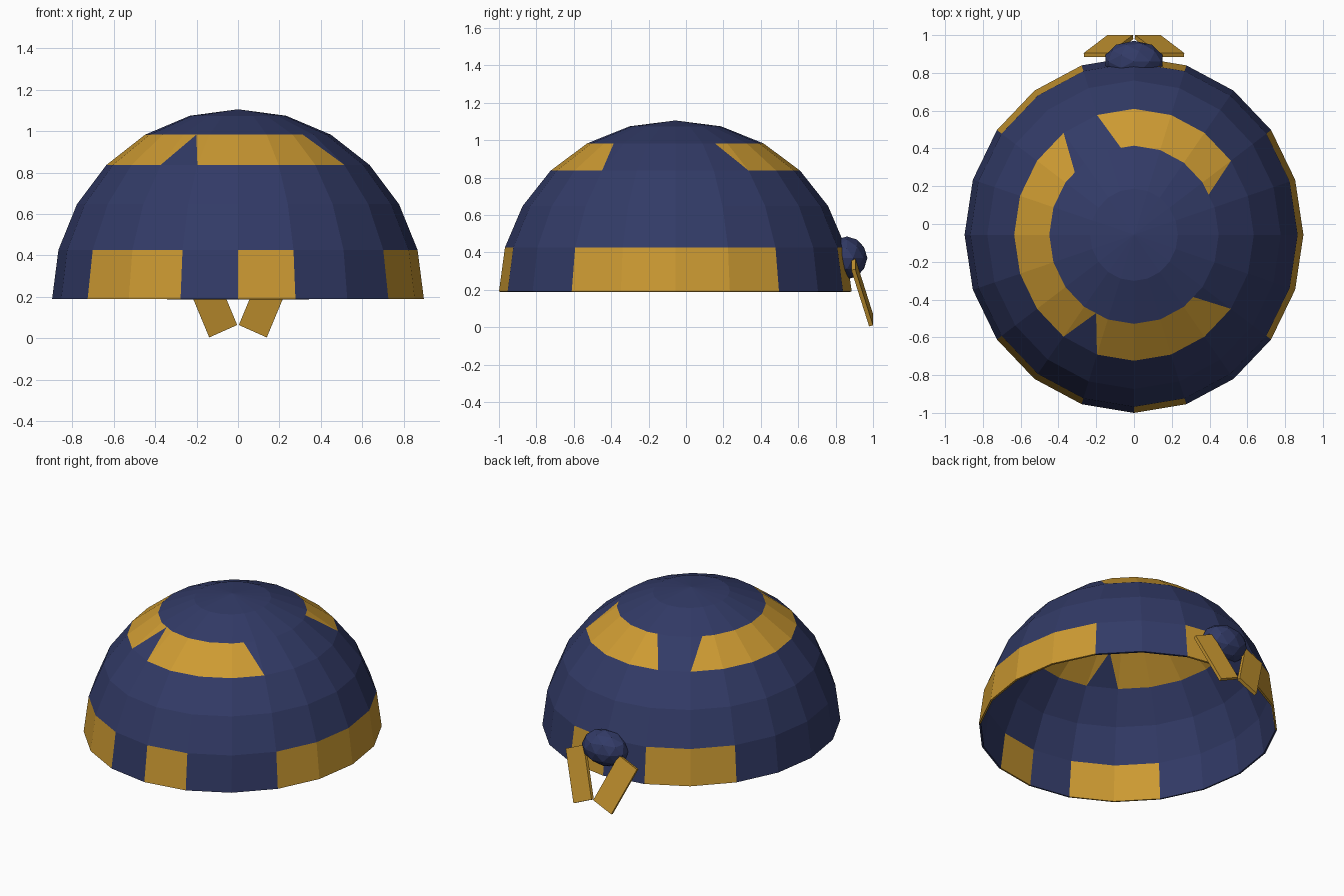
import bpy, bmesh, math
from mathutils import Vector, Matrix

if "Cube" in bpy.data.objects:
    bpy.data.objects.remove(bpy.data.objects["Cube"])

SEG = 20                     # columns around the dome
STEP = 360 / SEG
RX, RY, RZ = 0.897, 0.943, 0.915
CY, Z0 = -0.057, 0.19


def material(name, color):
    m = bpy.data.materials.new(name)
    m.diffuse_color = (*color, 1)
    m.use_nodes = True
    m.node_tree.nodes["Principled BSDF"].inputs["Base Color"].default_value = m.diffuse_color
    return m


navy = material("navy_cloth", (0.032, 0.043, 0.135))
gold = material("gold_cloth", (0.61, 0.325, 0.032))


def make_object(name, bm, mats):
    bmesh.ops.recalc_face_normals(bm, faces=bm.faces[:])
    me = bpy.data.meshes.new(name)
    bm.to_mesh(me)
    bm.free()
    for m in mats:
        me.materials.append(m)
    ob = bpy.data.objects.new(name, me)
    bpy.context.collection.objects.link(ob)
    return ob


# Dome: half ellipsoid with rings every 15 degrees of height
bm = bmesh.new()
rings = []
for r in range(6):
    lat = math.radians(15 * r)
    ring = []
    for i in range(SEG):
        a = math.radians(STEP * i)
        ring.append(bm.verts.new((RX * math.cos(lat) * math.cos(a),
                                  CY + RY * math.cos(lat) * math.sin(a),
                                  Z0 + RZ * math.sin(lat))))
    rings.append(ring)
top = bm.verts.new((0, CY, Z0 + RZ))
bands = {}
for i in range(SEG):
    j = (i + 1) % SEG
    for r in range(5):
        bands[r, i] = bm.faces.new((rings[r][i], rings[r][j],
                                    rings[r + 1][j], rings[r + 1][i]))
    bm.faces.new((rings[5][i], rings[5][j], top))

# Slanted patch ends in the upper band: lower corner to middle of upper edge
cuts = {1: [2], 5: [6], 7: [7], 13: [13, 14], 17: [18]}   # column: corners
for col, corners in cuts.items():
    a, b = rings[4][col], rings[4][(col + 1) % SEG]
    edge = bm.edges.get((a, b))
    _, mid = bmesh.utils.edge_split(edge, a, 0.5)
    for c in corners:
        v = rings[3][c % SEG]
        face = next(f for f in mid.link_faces if v in f.verts)
        bmesh.utils.face_split(face, mid, v)

# Gold patches by height band and angle
lower = [(72, 90), (108, 144), (216, 252), (270, 288), (324, 360), (0, 36)]
upper = [(29, 102), (132, 240), (246, 318)]
z_ring = [Z0 + RZ * math.sin(math.radians(15 * r)) for r in range(6)]
for f in bm.faces:
    c = f.calc_center_median()
    ang = math.degrees(math.atan2((c.y - CY) / RY, c.x / RX)) % 360
    if c.z < z_ring[1]:
        spans = lower
    elif z_ring[3] < c.z < z_ring[4]:
        spans = upper
    else:
        spans = []
    f.material_index = int(any(s < ang < e for s, e in spans))
dome = make_object("cap_dome", bm, [navy, gold])
shell = dome.modifiers.new("cloth_thickness", 'SOLIDIFY')
shell.thickness = 0.012
shell.offset = -1

# Knot at the back
bm = bmesh.new()
bmesh.ops.create_icosphere(bm, subdivisions=2, radius=1,
                           matrix=Matrix.Translation((0, 0.86, 0.37))
                           @ Matrix.Diagonal((0.16, 0.11, 0.115, 1)))
make_object("knot", bm, [navy])

# Two tied tails hanging below the knot, mirrored left and right
for side, name in ((-1, "tail_left"), (1, "tail_right")):
    long = Vector((side * 0.125, -0.095, 0.30))
    wide = Vector((-side * 0.135, 0, 0.06))
    thick = long.cross(wide).normalized() * 0.022
    centre = Vector((side * 0.135, 0.942, 0.187))
    frame = Matrix((wide, thick, long)).transposed().to_4x4()
    bm = bmesh.new()
    bmesh.ops.create_cube(bm, size=1, matrix=Matrix.Translation(centre) @ frame)
    make_object(name, bm, [gold])
